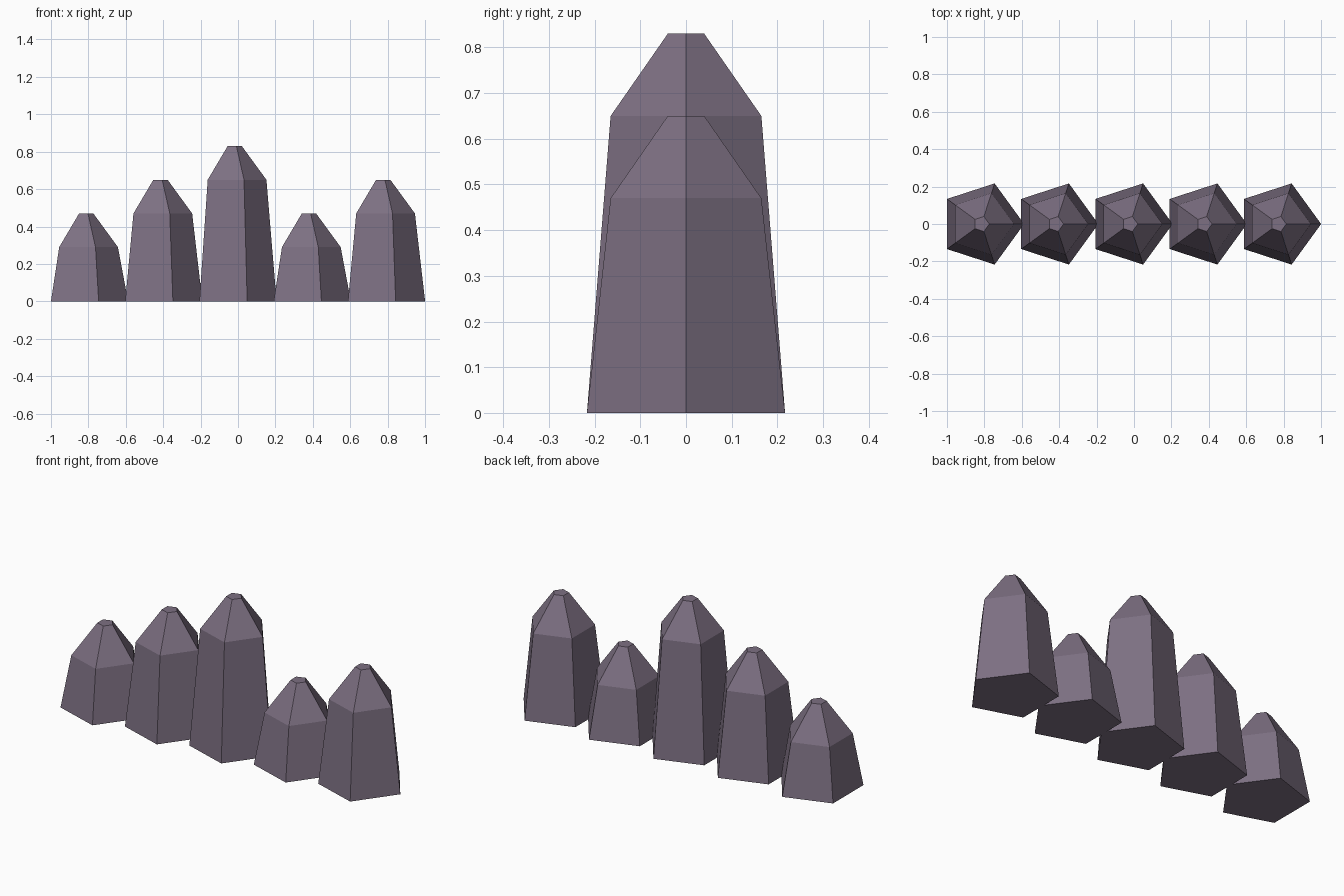
import bpy, bmesh, math

if "Cube" in bpy.data.objects:
    bpy.data.objects.remove(bpy.data.objects["Cube"])

stone = bpy.data.materials.new("purple_grey_stone")
stone.diffuse_color = (0.205, 0.162, 0.225, 1)
stone.use_nodes = True
stone.node_tree.nodes["Principled BSDF"].inputs["Base Color"].default_value = stone.diffuse_color

SIDES = 5
BASE_R, SHOULDER_R, TIP_R = 0.228, 0.1735, 0.042
CAP_H = 0.18
SPACING = 0.397
SHOULDERS = [0.29, 0.47, 0.65, 0.29, 0.47]


def crystal(name, x, shoulder):
    """Tapered five-sided pillar with a blunt pointed cap, one corner towards +x."""
    bm = bmesh.new()
    rings = []
    for r, z in ((BASE_R, 0), (SHOULDER_R, shoulder), (TIP_R, shoulder + CAP_H)):
        rings.append([bm.verts.new((r * math.cos(2 * math.pi * i / SIDES),
                                    r * math.sin(2 * math.pi * i / SIDES), z))
                      for i in range(SIDES)])
    # Sloped sides and cap
    for low, high in zip(rings, rings[1:]):
        for i in range(SIDES):
            j = (i + 1) % SIDES
            bm.faces.new((low[i], low[j], high[j], high[i]))
    # Flat base and tip
    bm.faces.new(rings[0][::-1])
    bm.faces.new(rings[-1])
    mesh = bpy.data.meshes.new(name)
    bm.to_mesh(mesh)
    bm.free()
    mesh.materials.append(stone)
    ob = bpy.data.objects.new(name, mesh)
    ob.location.x = x
    bpy.context.collection.objects.link(ob)


# Row of crystals from left to right
first_x = -1 + BASE_R * math.cos(math.pi / SIDES)
for n, height in enumerate(SHOULDERS):
    crystal(f"crystal_{n + 1}", first_x + n * SPACING, height)
